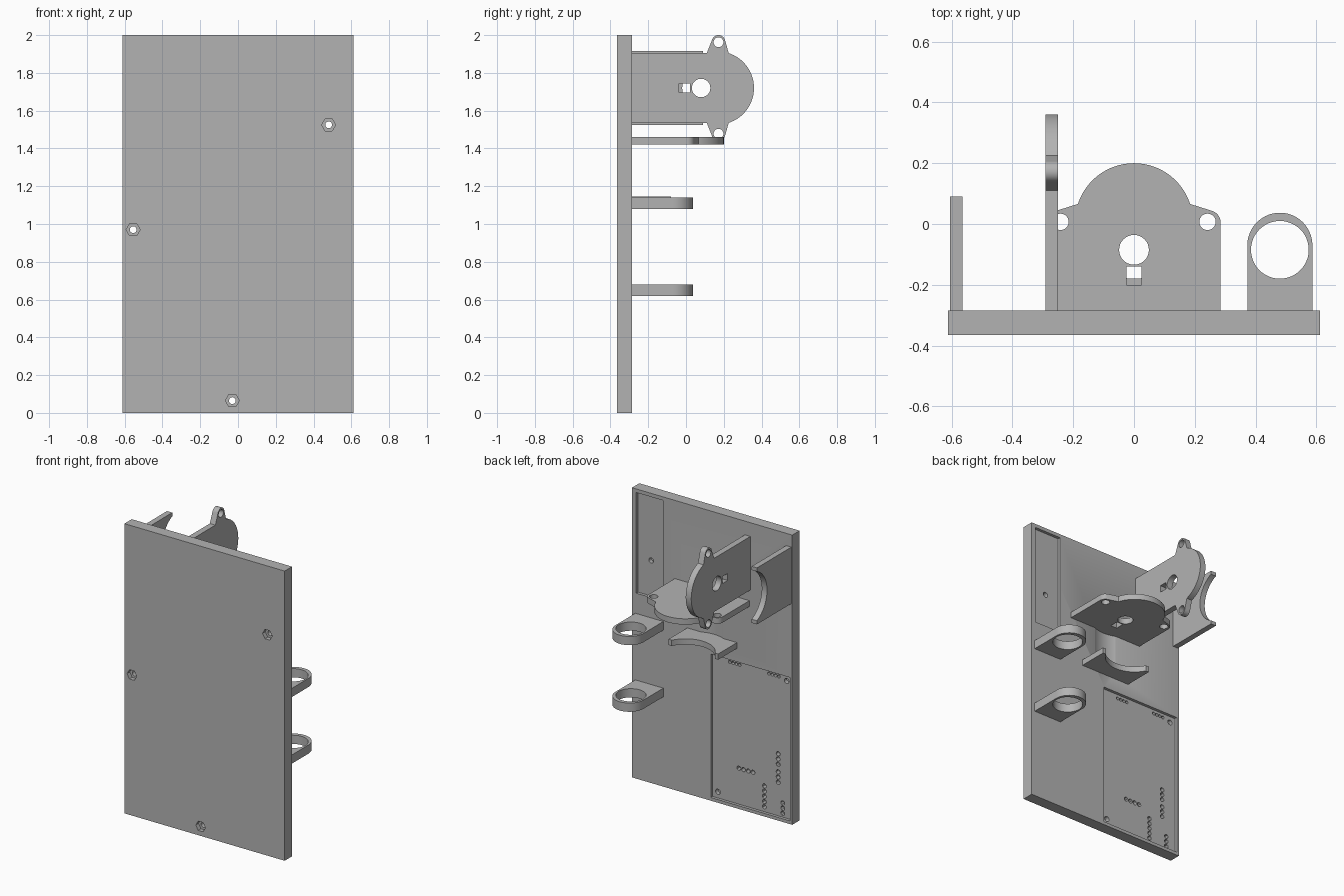
import bpy, bmesh, math
from mathutils import Matrix, Vector

cube = bpy.data.objects.get("Cube")
if cube:
    bpy.data.objects.remove(cube, do_unlink=True)

grey = bpy.data.materials.new("plain_grey")
grey.use_nodes = True
grey.diffuse_color = (0.45, 0.45, 0.45, 1)
grey.node_tree.nodes["Principled BSDF"].inputs["Base Color"].default_value = (0.45, 0.45, 0.45, 1)

# Drawing frames: columns are the directions of outline u, outline v and thickness
X, Y, Z = Vector((1, 0, 0)), Vector((0, 1, 0)), Vector((0, 0, 1))
FLAT, SIDE, WALL = (X, Y, Z), (Y, Z, X), (X, Z, -Y)
FRONT, BACK, ROOT = -0.365, -0.285, -0.30


def arc(cx, cy, r, a0, a1, n=24):
    steps = [math.radians(a0 + (a1 - a0) * i / n) for i in range(n + 1)]
    return [(cx + r * math.cos(a), cy + r * math.sin(a)) for a in steps]


def circle(cx, cy, r, n=32):
    return arc(cx, cy, r, 0, 360, n)[:-1]


def rect(u0, u1, v0, v1):
    return [(u0, v0), (u1, v0), (u1, v1), (u0, v1)]


def mirrored(half):
    return half + [(-u, v) for u, v in reversed(half) if abs(u) > 1e-5]


def swapped(loop, lift):
    return [(v, u + lift) for u, v in loop]


def bake(obj):
    """Replace an object by a plain mesh of its evaluated shape."""
    bpy.context.view_layer.update()
    deps = bpy.context.evaluated_depsgraph_get()
    return bpy.data.meshes.new_from_object(obj.evaluated_get(deps))


def slab(name, loops, frame, lo, hi):
    """Extrude closed outlines (inner ones become holes) from lo to hi."""
    curve = bpy.data.curves.new(name, "CURVE")
    curve.dimensions, curve.fill_mode = "2D", "BOTH"
    curve.extrude = (hi - lo) / 2
    for loop in loops:
        spline = curve.splines.new("POLY")
        spline.points.add(len(loop) - 1)
        for point, (u, v) in zip(spline.points, loop):
            point.co = (u, v, 0, 1)
        spline.use_cyclic_u = True
    temp = bpy.data.objects.new(name + "_outline", curve)
    bpy.context.collection.objects.link(temp)
    mesh = bake(temp)
    bpy.data.objects.remove(temp, do_unlink=True)
    place = Matrix(frame).transposed().to_4x4()
    # Thickness of wall frames runs along -y, so centre them on the real axis
    normal = Vector([abs(c) for c in frame[2]])
    place.translation = normal * (lo + hi) / 2
    bm = bmesh.new()
    bm.from_mesh(mesh)
    bmesh.ops.remove_doubles(bm, verts=bm.verts, dist=1e-5)
    bmesh.ops.transform(bm, matrix=place, verts=bm.verts)
    bmesh.ops.recalc_face_normals(bm, faces=bm.faces)
    bm.to_mesh(mesh)
    bm.free()
    mesh.materials.clear()
    mesh.materials.append(grey)
    obj = bpy.data.objects.new(name, mesh)
    bpy.context.collection.objects.link(obj)
    return obj


# Back board with recesses, screw holes and solder pin pits
board = slab("back_board", [rect(-0.612, 0.612, 0, 2)], WALL, FRONT, BACK)
screws = [(-0.555, 0.97), (0.48, 1.525), (-0.03, 0.065)]
pin_rows = [(-0.12, 0.985, 4, X), (-0.42, 0.985, 4, X), (-0.19, 0.27, 4, X),
            (-0.49, 0.45, 3, Z), (-0.49, 0.325, 3, Z),
            (-0.385, 0.20, 5, Z), (-0.525, 0.12, 3, Z)]
pits = []
for x, z, count, way in pin_rows:
    step = 0.025 if count == 4 and z > 0.9 else 0.036
    for i in range(count):
        spot = (x - i * step, z) if way == X else (x, z - i * step)
        pits.append(circle(*spot, 0.011 if step < 0.03 else 0.015, 12))

pockets = [rect(-0.595, 0.01, 0.022, 1.012), rect(0.375, 0.58, 1.28, 1.975)]
cutters = [
    slab("recess_cutter", pockets, WALL, BACK - 0.02, BACK + 0.02),
    slab("nut_cutter", [arc(x, z, 0.037, 0, 300, 5) for x, z in screws],
         WALL, FRONT - 0.02, FRONT + 0.03),
    slab("screw_cutter", [circle(x, z, 0.018, 20) for x, z in screws],
         WALL, FRONT - 0.05, BACK + 0.05),
    slab("pit_cutter", pits, WALL, BACK - 0.05, BACK + 0.01),
    slab("rotor_groove_cutter", [circle(0, -0.085, 0.218, 96)], FLAT, 1.145, 1.42),
]
for cutter in cutters:
    cutter.hide_render = True
    mod = board.modifiers.new(cutter.name, "BOOLEAN")
    mod.operation, mod.solver, mod.object = "DIFFERENCE", "EXACT", cutter
carved = bake(board)
board.modifiers.clear()
board.data = carved
for cutter in cutters:
    bpy.data.objects.remove(cutter, do_unlink=True)
parts = [board]

# Flat motor mount: wide body with rounded ears and a domed end
wide = mirrored([(0.285, ROOT)] + arc(0.245, 0.005, 0.04, 0, 75, 8)
                + arc(0, 0.006, 0.194, 18, 90))
parts.append(slab("flat_motor_mount",
                  [wide, circle(0.242, 0.007, 0.027), circle(-0.242, 0.007, 0.027),
                   circle(0, -0.085, 0.049), rect(-0.024, 0.024, -0.2, -0.14)],
                  FLAT, 1.42, 1.46))

# Upright motor mount: narrow body with two lugs
MID = 1.72
narrow = mirrored([(0.185, ROOT), (0.185, 0.11)]
                  + arc(0.244, 0.172, 0.036, -75, 75, 16)
                  + arc(0, 0.166, 0.194, 18, 90))
holes = [circle(0.242, 0.172, 0.026), circle(-0.242, 0.172, 0.026),
         circle(0, 0.08, 0.049), rect(-0.024, 0.024, -0.037, 0.02)]
parts.append(slab("upright_motor_mount",
                  [swapped(loop, MID) for loop in [narrow] + holes],
                  SIDE, -0.292, -0.25))


# Motor cradles: short shelves with a round bite
def cradle(width, centre, tip, r=0.186):
    dip = math.degrees(math.asin((centre - tip) / r))
    return mirrored([(width, ROOT), (width, tip)] + arc(0, centre, r, -dip, -90))


parts.append(slab("flat_motor_cradle", [cradle(0.19, 0.006, -0.08)], FLAT, 1.105, 1.145))
parts.append(slab("upright_motor_cradle", [swapped(cradle(0.195, 0.166, 0.09), MID)],
                  SIDE, -0.605, -0.565))

# Pair of ring holders
ring = [(0.587, ROOT)] + arc(0.48, -0.07, 0.107, 0, 180, 40) + [(0.373, ROOT)]
for name, low in (("lower_ring_holder", 0.62), ("upper_ring_holder", 1.08)):
    parts.append(slab(name, [ring, circle(0.48, -0.085, 0.095, 48)], FLAT, low, low + 0.06))

# Smooth the round walls, keep the edges sharp
bpy.ops.object.select_all(action="DESELECT")
for part in parts:
    part.select_set(True)
bpy.context.view_layer.objects.active = board
bpy.ops.object.shade_smooth_by_angle(angle=math.radians(30))
